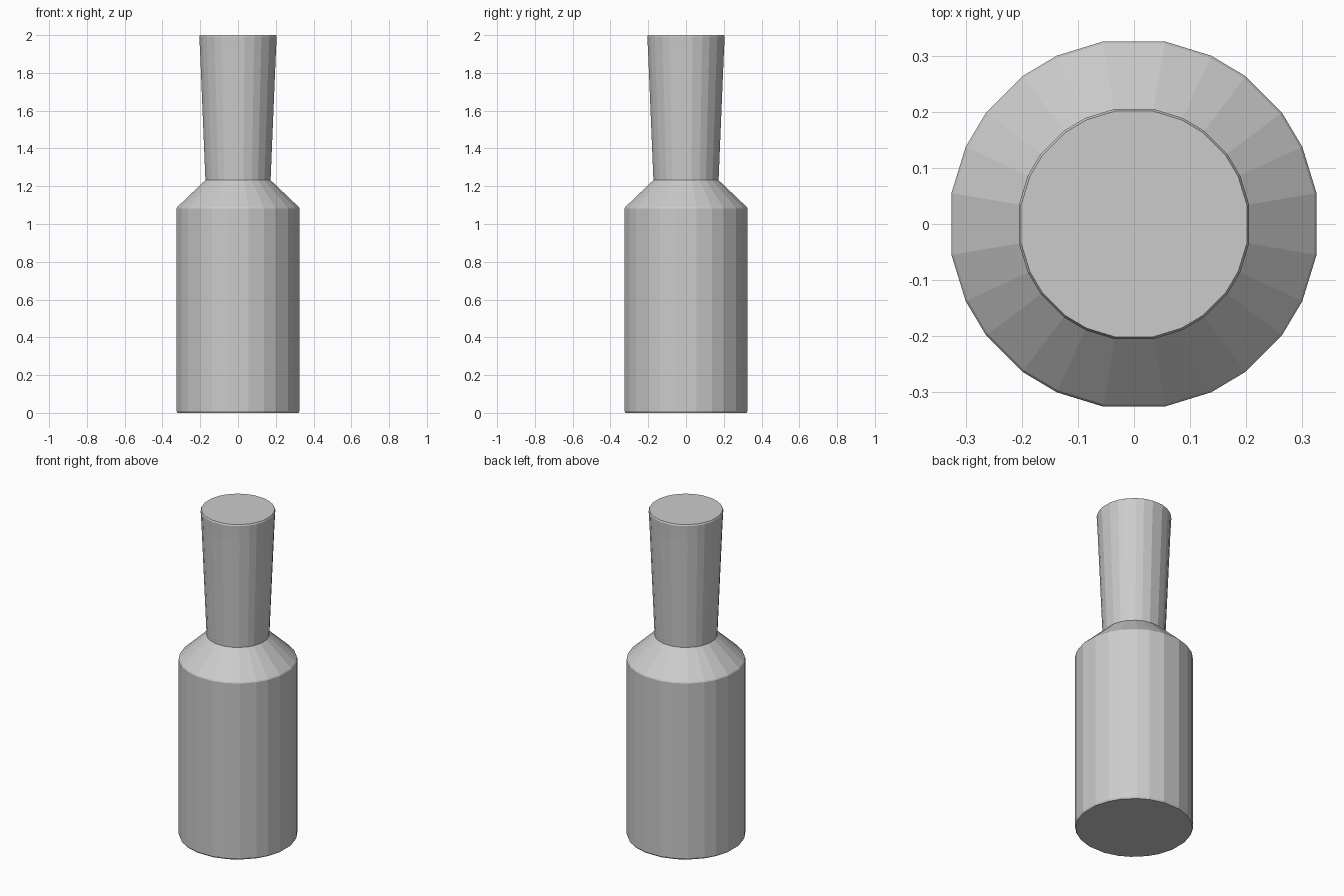
import bpy, bmesh
from math import radians, cos, sin

cube = bpy.data.objects.get("Cube")
if cube:
    bpy.data.objects.remove(cube, do_unlink=True)

# One plain grey for the whole vessel
grey = bpy.data.materials.new("plain_grey")
grey.use_nodes = True
colour = (0.6, 0.6, 0.6, 1)
grey.diffuse_color = colour
grey.node_tree.nodes["Principled BSDF"].inputs["Base Color"].default_value = colour

# Six corners per quarter turn, slightly wider facets on the main axes
QUARTER = (9.6, 24.6, 37, 53, 65.4, 80.4)
ANGLES = [radians(q * 90 + a) for q in range(4) for a in QUARTER]

# Radius and height from the base up: body, shoulder, flared neck, rim
PROFILE = [(0.325, 0), (0.33, 0.01), (0.33, 1.083), (0.326, 1.09),
           (0.175, 1.232), (0.203, 1.9), (0.208, 1.992), (0.204, 2)]


def lathe(name, profile):
    bm = bmesh.new()
    rings = [[bm.verts.new((r * cos(a), r * sin(a), z)) for a in ANGLES]
             for r, z in profile]
    n = len(ANGLES)
    for low, high in zip(rings, rings[1:]):
        for i in range(n):
            j = (i + 1) % n
            bm.faces.new((low[i], low[j], high[j], high[i]))
    bm.faces.new(rings[0][::-1])
    bm.faces.new(rings[-1])
    mesh = bpy.data.meshes.new(name)
    bm.to_mesh(mesh)
    bm.free()
    mesh.materials.append(grey)
    obj = bpy.data.objects.new(name, mesh)
    bpy.context.collection.objects.link(obj)
    return obj


lathe("bottle", PROFILE)
